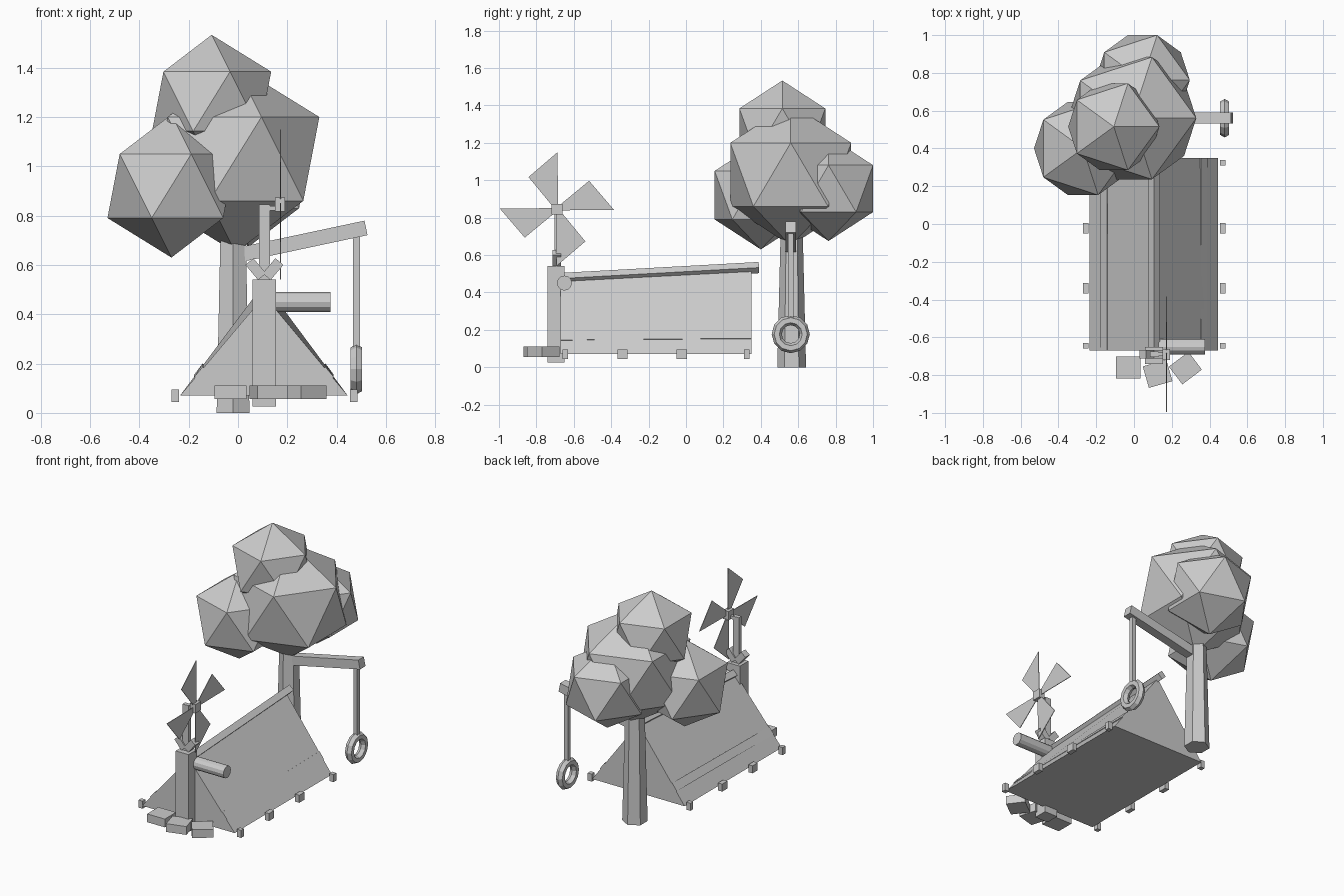
import bpy, bmesh, math
from mathutils import Vector, Matrix

old = bpy.data.objects.get("Cube")
if old:
    bpy.data.objects.remove(old, do_unlink=True)

GREY = (0.6, 0.6, 0.6, 1)
grey = bpy.data.materials.new("plain grey")
grey.use_nodes = True
grey.diffuse_color = GREY
grey.node_tree.nodes["Principled BSDF"].inputs["Base Color"].default_value = GREY


def finish(name, bm):
    """Turn a bmesh into a flat shaded grey object."""
    bmesh.ops.recalc_face_normals(bm, faces=bm.faces)
    mesh = bpy.data.meshes.new(name)
    bm.to_mesh(mesh)
    bm.free()
    mesh.materials.append(grey)
    obj = bpy.data.objects.new(name, mesh)
    bpy.context.collection.objects.link(obj)
    return obj


def box(name, centre, size, angle=0, axis="Z"):
    bm = bmesh.new()
    bmesh.ops.create_cube(bm, size=1, matrix=Matrix.Translation(centre)
                          @ Matrix.Rotation(math.radians(angle), 4, axis)
                          @ Matrix.Diagonal((*size, 1)))
    return finish(name, bm)


def rod(name, start, end, r1, r2, sides, spin=0):
    """Straight tapered bar between two points."""
    a, b = Vector(start), Vector(end)
    turn = (b - a).to_track_quat("Z", "Y").to_matrix().to_4x4()
    bm = bmesh.new()
    bmesh.ops.create_cone(bm, cap_ends=True, segments=sides, radius1=r1, radius2=r2,
                          depth=(b - a).length,
                          matrix=Matrix.Translation((a + b) / 2) @ turn
                          @ Matrix.Rotation(math.radians(spin), 4, "Z"))
    return finish(name, bm)


def slab(name, points, offset):
    """Thin plate: a polygon extruded along an offset."""
    bm = bmesh.new()
    face = bm.faces.new([bm.verts.new(p) for p in points])
    extra = bmesh.ops.extrude_face_region(bm, geom=[face], use_keep_orig=True)
    bmesh.ops.translate(bm, vec=offset,
                        verts=[v for v in extra["geom"] if isinstance(v, bmesh.types.BMVert)])
    return finish(name, bm)


# Tent: triangular prism whose ridge climbs toward the back
RIDGE_X, FRONT, BACK = 0.107, -0.67, 0.35
bm = bmesh.new()
ends = [[bm.verts.new(p) for p in ((-0.235, y, 0.07), (0.445, y, 0.07), (RIDGE_X, y, top))]
        for y, top in ((FRONT, 0.475), (BACK, 0.525))]
front_face = bm.faces.new(ends[0])
bm.faces.new(ends[1])
for i in range(3):
    j = (i + 1) % 3
    bm.faces.new((ends[0][i], ends[0][j], ends[1][j], ends[1][i]))
bmesh.ops.recalc_face_normals(bm, faces=bm.faces)
bmesh.ops.inset_individual(bm, faces=[front_face], thickness=0.02)
finish("tent", bm)
rod("ridge_pole", (RIDGE_X, -0.66, 0.475), (RIDGE_X, 0.39, 0.533), 0.03, 0.03, 4)

# Hem bands and pegs on both sides of the tent
for side, edge, peg_x in (("right", -0.235, -0.255), ("left", 0.445, 0.47)):
    low = [Vector((edge, y, 0.07)) for y in (FRONT, BACK)]
    high = [Vector((RIDGE_X, FRONT, 0.475)), Vector((RIDGE_X, BACK, 0.525))]
    corners = [low[0].lerp(high[0], 0.18), low[1].lerp(high[1], 0.18),
               low[1].lerp(high[1], 0.28), low[0].lerp(high[0], 0.28)]
    out = 1 if side == "left" else -1
    slab(f"{side}_hem_band", corners, Vector((out * 0.004, 0, 0.003)))
    for n, (y, width) in enumerate(((-0.645, 0.03), (-0.34, 0.055), (-0.022, 0.055), (0.325, 0.03))):
        box(f"{side}_peg_{n + 1}", (peg_x, y, 0.07), (0.03, width, 0.05))

# Front post with side pipe and stepping stones
box("post", (0.107, -0.695, 0.283), (0.095, 0.09, 0.515))
rod("pipe", (0.13, -0.65, 0.45), (0.375, -0.65, 0.45), 0.04, 0.04, 12)
for n, (x, y, turn) in enumerate(((-0.03, -0.76, 0), (0.125, -0.793, 16), (0.272, -0.763, 37))):
    box(f"stepping_stone_{n + 1}", (x, y, 0.083), (0.13, 0.118, 0.055), turn)

# Windmill
box("mast", (0.107, -0.69, 0.69), (0.045, 0.028, 0.31))
for name, s in (("left", 1), ("right", -1)):
    box(f"{name}_bracket", (0.107 + s * 0.035, -0.69, 0.583), (0.042, 0.045, 0.08), s * 40, "Y")
HUB = Vector((0.17, -0.69, 0.845))
box("hub", HUB, (0.04, 0.058, 0.058))
box("axle", (0.14, HUB.y, 0.83), (0.05, 0.02, 0.02))
for n in range(4):
    turn = Matrix.Rotation(n * math.pi / 2, 3, "X")
    blade = [(0, 0.006, 0.02), (0, 0.003, 0.305), (0, -0.152, 0.172), (0, -0.02, 0.012)]
    slab(f"blade_{n + 1}", [HUB + turn @ Vector(p) for p in blade], Vector((0.004, 0, 0)))

# Tree
rod("trunk", (-0.02, 0.565, 0), (-0.02, 0.565, 0.85), 0.077, 0.056, 6)
for name, centre, radius in (("middle", (-0.01, 0.56, 1.03), 0.38),
                             ("front", (-0.27, 0.40, 0.92), 0.29),
                             ("top", (-0.107, 0.515, 1.263), 0.27),
                             ("back", (0.045, 0.762, 0.955), 0.28)):
    bm = bmesh.new()
    bmesh.ops.create_icosphere(bm, subdivisions=1, radius=radius,
                               matrix=Matrix.Translation(centre))
    finish(f"{name}_foliage", bm)

# Tyre swing on a branch
box("branch", (0.255, 0.56, 0.694), (0.54, 0.058, 0.06), -12, "Y")
box("rope", (0.48, 0.56, 0.49), (0.028, 0.028, 0.47))
bpy.ops.mesh.primitive_torus_add(major_segments=12, minor_segments=6, major_radius=0.075,
                                 minor_radius=0.027, location=(0.48, 0.56, 0.177),
                                 rotation=(0, math.pi / 2, 0))
tyre = bpy.context.object
tyre.name = "tyre"
tyre.data.materials.append(grey)
for face in tyre.data.polygons:
    face.use_smooth = False
